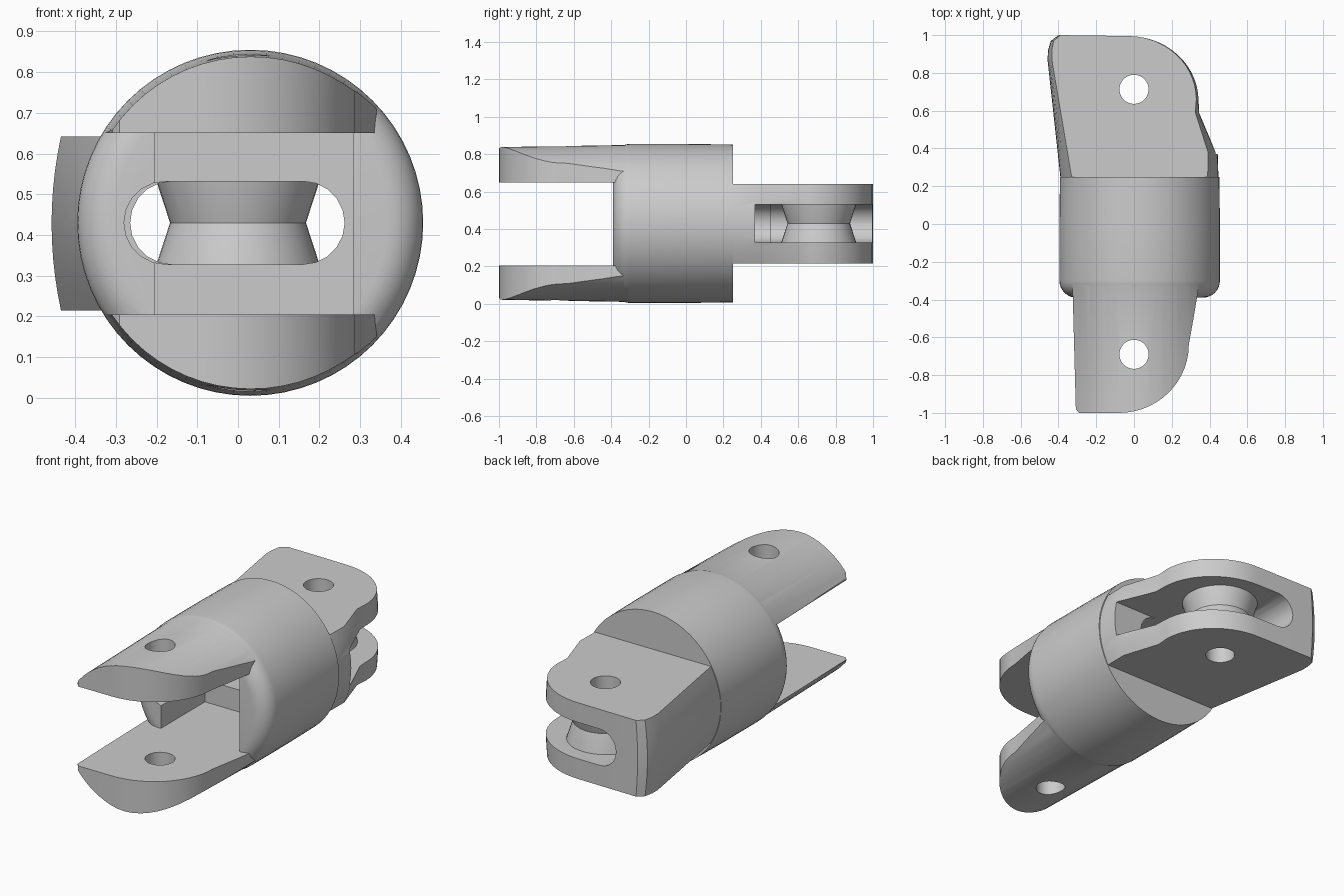
import bpy, bmesh, math
from mathutils import Vector

if "Cube" in bpy.data.objects:
    bpy.data.objects.remove(bpy.data.objects["Cube"])

CX, CZ = 0.03, 0.43          # axis of the barrel

steel = bpy.data.materials.new("steel grey")
steel.diffuse_color = (0.6, 0.6, 0.6, 1)
steel.use_nodes = True
steel.node_tree.nodes["Principled BSDF"].inputs["Base Color"].default_value = steel.diffuse_color


def make(name, bm):
    bmesh.ops.recalc_face_normals(bm, faces=bm.faces)
    me = bpy.data.meshes.new(name)
    bm.to_mesh(me)
    bm.free()
    me.materials.append(steel)
    ob = bpy.data.objects.new(name, me)
    bpy.context.collection.objects.link(ob)
    return ob


def loft(name, rings):
    """Closed solid through rings with equal point counts."""
    bm = bmesh.new()
    rows = [[bm.verts.new(p) for p in r] for r in rings]
    n = len(rows[0])
    for a, b in zip(rows, rows[1:]):
        for i in range(n):
            j = (i + 1) % n
            bm.faces.new((a[i], a[j], b[j], b[i]))
    bm.faces.new(rows[0])
    bm.faces.new(rows[-1])
    return make(name, bm)


def barrel(name, profile, n=64):
    """Revolve (y, radius) pairs round the barrel axis."""
    angles = [2 * math.pi * i / n for i in range(n)]
    return loft(name, [[(CX + r * math.cos(a), y, CZ + r * math.sin(a)) for a in angles]
                       for y, r in profile])


def upright(name, y, profile, n=40):
    """Revolve (z, radius) pairs round a vertical axis at x = 0."""
    angles = [2 * math.pi * i / n for i in range(n)]
    return loft(name, [[(r * math.cos(a), y + r * math.sin(a), z) for a in angles]
                       for z, r in profile])


def box(name, x, y, z):
    return loft(name, [[(x[0], y[0], h), (x[1], y[0], h), (x[1], y[1], h), (x[0], y[1], h)]
                       for h in z])


def boolean(ob, other, op):
    bpy.context.view_layer.objects.active = ob
    m = ob.modifiers.new(op, 'BOOLEAN')
    m.operation, m.object, m.solver = op, other, 'EXACT'
    bpy.ops.object.modifier_apply(modifier=m.name)
    bpy.data.objects.remove(other)


def capsule(x0, x1, y0, y1, z0=0.328, z1=0.532):
    """Slot cutter along y with round left and right ends."""
    r, c = (z1 - z0) / 2, (z0 + z1) / 2
    pts = []
    for k in range(11):
        a = -math.pi / 2 + math.pi * k / 10
        pts.append((x1 - r + r * math.cos(a), c + r * math.sin(a)))
    for k in range(11):
        a = math.pi / 2 + math.pi * k / 10
        pts.append((x0 + r + r * math.cos(a), c + r * math.sin(a)))
    return loft("slot_cutter", [[(x, y, z) for x, z in pts] for y in (y0, y1)])


# barrel with rounded front rim
R, F = 0.425, 0.09
rim = [(-0.39 + F * (1 - math.cos(a)), R - F + F * math.sin(a))
       for a in [math.pi / 2 * k / 8 for k in range(9)]]
body = barrel("swivel_body", rim + [(0, R), (0.25, R - 0.003)])

# front prongs: tapered barrel trimmed by a rounded plan outline
prongs = barrel("front_prongs", [(-1, 0.408), (-0.1, 0.423)])
curve = [(-0.08 + 0.37 * math.sin(a), -0.64 - 0.36 * math.cos(a))
         for a in [math.pi / 2 * k / 14 for k in range(15)]]
plan = [(-0.325, -0.2), (-0.325, -0.35), (-0.308, -0.98), (-0.29, -1.001)] + curve + \
       [(0.315, -0.5), (0.34, -0.35), (0.345, -0.2)]
boolean(prongs, loft("plan", [[(x, y, z) for x, y in plan] for z in (-0.1, 1)]), 'INTERSECT')
boolean(prongs, box("gap", (-1, 1), (-1.2, -0.3), (0.205, 0.65)), 'DIFFERENCE')
boolean(body, prongs, 'UNION')

# pocket behind the prongs
boolean(body, box("pocket", (-0.205, 0.283), (-0.6, 0), (0.205, 0.65)), 'DIFFERENCE')

# rear tab: plan outline whose side edges swell at mid height
# each entry: x at the top and bottom edge, x at mid height, y
side = [(-0.27, -0.33, 0.1), (-0.33, -0.39, 0.25), (-0.435, -0.458, 0.87),
        (-0.435, -0.455, 0.92), (-0.425, -0.44, 0.97), (-0.39, -0.40, 1.0)]
arc = [(-0.03 + 0.36 * math.sin(a), 0.66 + 0.335 * math.cos(a))
       for a in [math.pi / 2 * k / 14 for k in range(15)]]
side += [(x, x + 0.015 * k / 14, y) for k, (x, y) in enumerate(arc)]
side += [(0.325, 0.35, 0.59), (0.392, 0.443, 0.38), (0.39, 0.447, 0.25), (0.33, 0.39, 0.1)]
z0, z1 = 0.215, 0.642
layers = []
for k in range(11):
    t = -1 + 2 * k / 10
    w = 1 - t * t
    layers.append([(a + (b - a) * w, y, z0 + (z1 - z0) * k / 10) for a, b, y in side])
boolean(body, loft("rear_tab", layers), 'UNION')

# rear slot, open to the end and right side, and the passage into the pocket
boolean(body, capsule(-0.265, 1.2, 0.37, 1.2), 'DIFFERENCE')
boolean(body, capsule(-0.28, 0.262, -0.6, 0.45), 'DIFFERENCE')

# waisted spool inside the rear slot
boolean(body, upright("spool", 0.71, [(0.30, 0.205), (0.329, 0.2), (0.43, 0.167),
                                      (0.531, 0.2), (0.56, 0.205)]), 'UNION')

# vertical pin holes
for y in (-0.69, 0.713):
    boolean(body, upright("pin_hole", y, [(-0.2, 0.077), (1.1, 0.077)]), 'DIFFERENCE')

# smooth shading with sharp edges kept
bpy.ops.object.select_all(action='DESELECT')
body.select_set(True)
bpy.context.view_layer.objects.active = body
bpy.ops.object.shade_smooth_by_angle(angle=math.radians(30))
